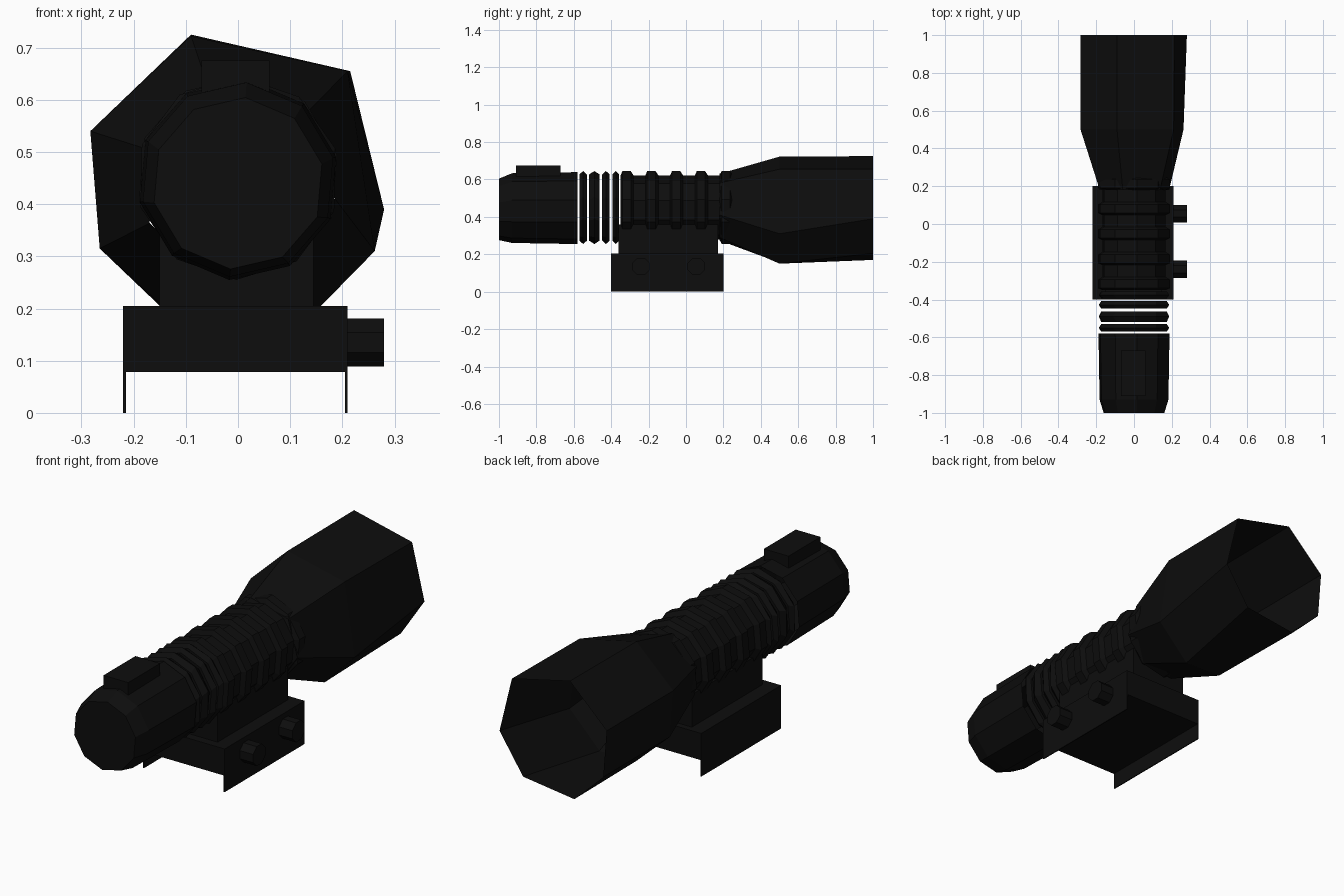
import bpy, bmesh
from math import cos, sin, pi, radians, atan2

cube = bpy.data.objects.get("Cube")
if cube:
    bpy.data.objects.remove(cube, do_unlink=True)

black = bpy.data.materials.new("matte black")
black.use_nodes = True
colour = (0.004, 0.004, 0.004, 1)
black.diffuse_color = colour
black.node_tree.nodes["Principled BSDF"].inputs["Base Color"].default_value = colour

AXIS_Z = 0.45


def finish(name, bm):
    bmesh.ops.recalc_face_normals(bm, faces=bm.faces)
    mesh = bpy.data.meshes.new(name)
    bm.to_mesh(mesh)
    bm.free()
    mesh.materials.append(black)
    obj = bpy.data.objects.new(name, mesh)
    bpy.context.collection.objects.link(obj)
    return obj


def loft(name, sections, cap_first=False, cap_last=False, loop=False):
    """Skin a row of (y, outline) sections of equal point count."""
    bm = bmesh.new()
    rings = [[bm.verts.new((x, y, z)) for x, z in pts] for y, pts in sections]
    pairs = list(zip(rings, rings[1:]))
    if loop:
        pairs.append((rings[-1], rings[0]))
    for a, b in pairs:
        for i in range(len(a)):
            j = (i + 1) % len(a)
            bm.faces.new((a[i], a[j], b[j], b[i]))
    if cap_first:
        bm.faces.new(rings[0])
    if cap_last:
        bm.faces.new(rings[-1])
    return finish(name, bm)


def circle(radius, sides=10, turn=85, z=AXIS_Z):
    angles = [radians(turn) + 2 * pi * i / sides for i in range(sides)]
    return [(radius * cos(a), z + radius * sin(a)) for a in angles]


def box(name, lo, hi):
    bm = bmesh.new()
    bmesh.ops.create_cube(bm, size=1)
    for v in bm.verts:
        v.co = [h if c > 0 else l for c, l, h in zip(v.co, lo, hi)]
    return finish(name, bm)


# Flared seven-sided head, open at the far end
rim = [(-.09, .725), (.215, .655), (.28, .39), (.156, .205),
       (-.113, .17), (-.265, .315), (-.283, .54)]
shoulder = [(-.09, .722), (.21, .655), (.262, .31), (.105, .15),
            (-.09, .155), (-.265, .315), (-.283, .54)]
angles = [atan2(z - AXIS_Z, x) for x, z in rim]
neck = [(.19 * cos(a), AXIS_Z + .19 * sin(a)) for a in angles]
loft("head", [(.18, neck), (.5, shoulder), (1, rim)])

# Tail with a chamfered closed cap
loft("tail", [(-1, circle(.165, z=.44)), (-.93, circle(.187, z=.447)),
              (-.58, circle(.193, z=.447))], cap_first=True)
box("switch", (-.07, -.91, .58), (.06, -.67, .675))

# Loose grip rings behind the mount
for n, (start, end) in enumerate([(-.57, -.53), (-.518, -.462), (-.448, -.408), (-.394, -.357)]):
    mid = (start + end) / 2
    loft(f"grip_ring_{n + 1}", [
        (start, circle(.178)), (mid, circle(.195, turn=89)),
        (end, circle(.178)), (end, circle(.16)), (start, circle(.16))], loop=True)

# Ribbed grip barrel: raised bands with narrower grooves between
sections = []
for n in range(5):
    y = -.35 + n * .1325
    sections += [(y, circle(.172)), (y + .01, circle(.195)),
                 (y + .055, circle(.195)), (y + .07, circle(.172))]
loft("ribbed_barrel", sections)

# Rail mount: riser, base block and thin side flanges
box("mount_riser", (-.15, -.36, .2), (.145, .17, .36))
box("mount_base", (-.22, -.4, .078), (.21, .2, .205))
for side, x in (("right", -.22), ("left", .205)):
    box(f"mount_flange_{side}", (x, -.4, 0), (x + .005, .2, .205))

# Clamp screws on one side of the base
for n, y in enumerate((.055, -.24)):
    screw = loft(f"clamp_screw_{n + 1}",
                 [(0, circle(.05, 8, 22.5, 0)), (.07, circle(.05, 8, 22.5, 0))], True, True)
    screw.rotation_euler.z = -pi / 2
    screw.location = (.21, y, .135)
